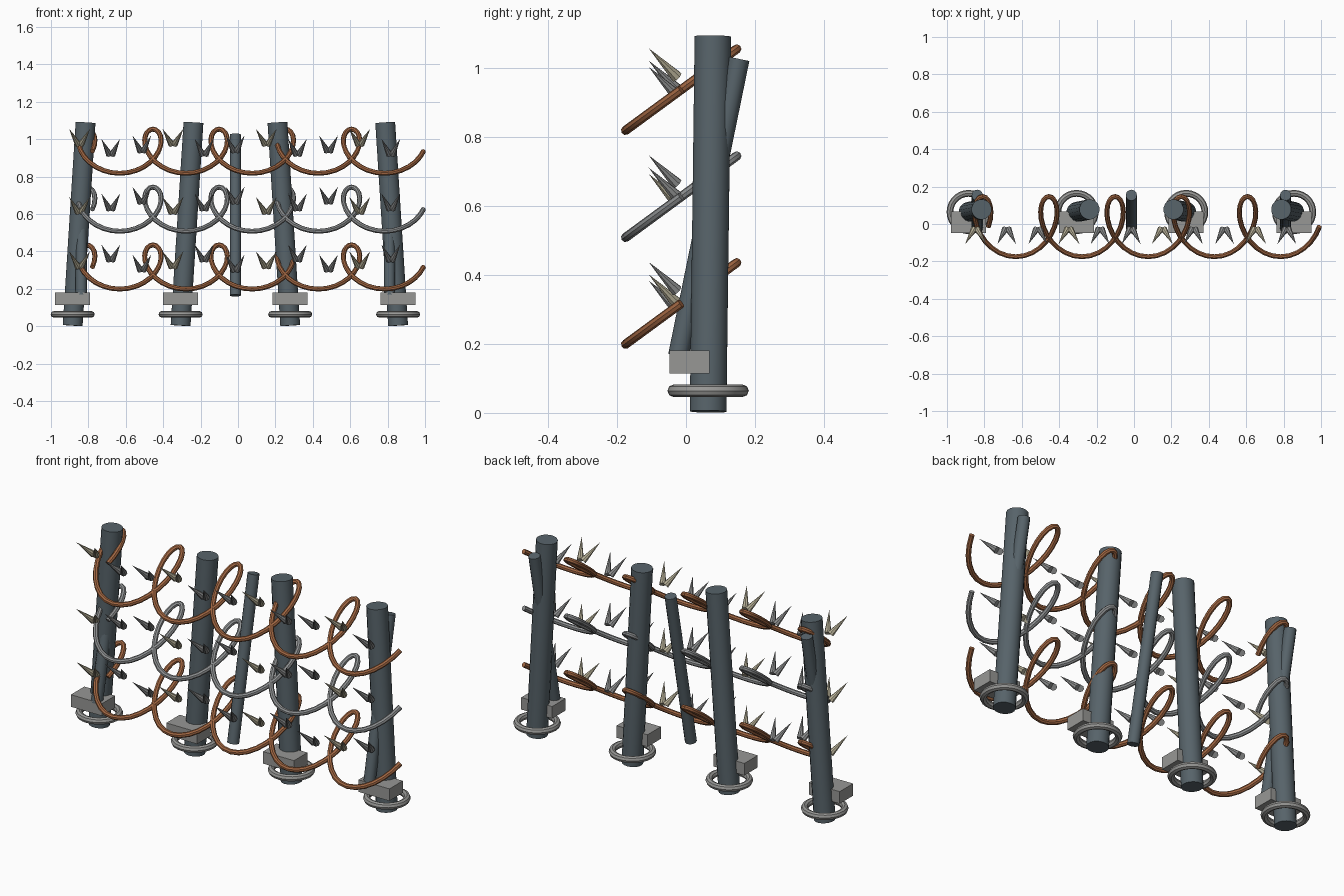
import bpy, bmesh, math
from mathutils import Vector

if "Cube" in bpy.data.objects:
    bpy.data.objects.remove(bpy.data.objects["Cube"])


def material(name, r, g, b):
    m = bpy.data.materials.new(name)
    m.diffuse_color = (r, g, b, 1)
    m.use_nodes = True
    m.node_tree.nodes["Principled BSDF"].inputs["Base Color"].default_value = m.diffuse_color
    return m


STEEL = material("dark_steel", 0.095, 0.125, 0.143)
COPPER = material("rusty_copper", 0.36, 0.135, 0.055)
WIRE = material("grey_wire", 0.27, 0.28, 0.285)
STONE = material("pale_grey", 0.31, 0.31, 0.30)
SPIKE = material("spike_grey", 0.27, 0.275, 0.275)
CREAM = material("spike_cream", 0.47, 0.43, 0.31)


def finish(name, mat, smooth=True):
    ob = bpy.context.object
    ob.name = name
    ob.data.materials.clear()
    ob.data.materials.append(mat)
    if smooth:
        bpy.ops.object.shade_smooth_by_angle(angle=math.radians(35))
    return ob


def rod(name, a, b, radius, mat, sides=16):
    """Cylinder between two points."""
    a, b = Vector(a), Vector(b)
    d = b - a
    bpy.ops.mesh.primitive_cylinder_add(
        vertices=sides, radius=radius, depth=d.length, location=(a + b) / 2,
        rotation=d.to_track_quat('Z', 'Y').to_euler())
    return finish(name, mat)


# Leaning posts, each with a base block and a ring
for i, (x_low, x_top) in enumerate([(-0.884, -0.815), (-0.307, -0.238),
                                    (0.279, 0.211), (0.856, 0.787)]):
    rod(f"post_{i}", (x_low, 0.064, 0.004), (x_top, 0.078, 1.09), 0.054, STEEL)

    bpy.ops.mesh.primitive_cube_add(size=1, location=(x_low, 0.01, 0.147))
    block = finish(f"base_block_{i}", STONE, False)
    block.scale = (0.187, 0.116, 0.066)

    bpy.ops.mesh.primitive_torus_add(
        location=(x_low, 0.064, 0.064), major_radius=0.1, minor_radius=0.018,
        major_segments=28, minor_segments=8)
    finish(f"base_ring_{i}", STONE)

# Slanted thin braces
for i, x in enumerate((-0.838, -0.014, 0.81)):
    rod(f"brace_{i}", (x, -0.022, 0.165), (x, 0.154, 1.025), 0.03, STEEL, 12)

# Looping wires lying in a tilted plane
ROWS = (0.936, 0.626, 0.317)
TURNS, STEPS = 5, 24
PITCH = 0.354 / (2 * math.pi)


def coil(name, z, mat):
    curve = bpy.data.curves.new(name, 'CURVE')
    curve.dimensions = '3D'
    curve.bevel_depth = 0.0135
    curve.bevel_resolution = 2
    curve.use_fill_caps = True
    sp = curve.splines.new('POLY')
    sp.points.add(TURNS * STEPS)
    for k, p in enumerate(sp.points):
        t = -1.5 * math.pi + 2 * math.pi * k / STEPS
        p.co = (-0.632 + PITCH * t + 0.119 * math.sin(t),
                -0.014 - 0.161 * math.cos(t), z - 0.118 * math.cos(t), 1)
    ob = bpy.data.objects.new(name, curve)
    bpy.context.collection.objects.link(ob)
    bpy.ops.object.select_all(action='DESELECT')
    ob.select_set(True)
    bpy.context.view_layer.objects.active = ob
    bpy.ops.object.convert(target='MESH')
    finish(name, mat)


for r, z in enumerate(ROWS):
    coil(f"wire_coil_{r}", z, WIRE if r == 1 else COPPER)


# V-shaped pairs of spikes along every wire
def cone(bm, base, tip, radius, sides=8):
    d = tip - base
    q = d.to_track_quat('Z', 'Y')
    ring = [bm.verts.new(base + q @ Vector((radius * math.cos(a), radius * math.sin(a), 0)))
            for a in (2 * math.pi * k / sides for k in range(sides))]
    top = bm.verts.new(tip)
    bm.faces.new(ring[::-1])
    for k in range(sides):
        bm.faces.new((ring[k], ring[(k + 1) % sides], top))


LEVELS = (0.12, 0.066, 0.084)
for r, z in enumerate(ROWS):
    for cream in (True, False):
        bm = bmesh.new()
        for i in range(11):
            if (i % 3 == 0) != cream:
                continue
            x = -0.847 + 0.1664 * i
            tip_z = z + LEVELS[(i + r) % 3]
            spread = 0.056 if cream else 0.05
            for s in (-1, 1):
                cone(bm, Vector((x + s * 0.008, -0.027, tip_z - 0.083)),
                     Vector((x + s * spread, -0.108, tip_z)), 0.018)
        name = f"{'cream' if cream else 'grey'}_spikes_{r}"
        me = bpy.data.meshes.new(name)
        bm.to_mesh(me)
        bm.free()
        me.materials.append(CREAM if cream else SPIKE)
        bpy.context.collection.objects.link(bpy.data.objects.new(name, me))
